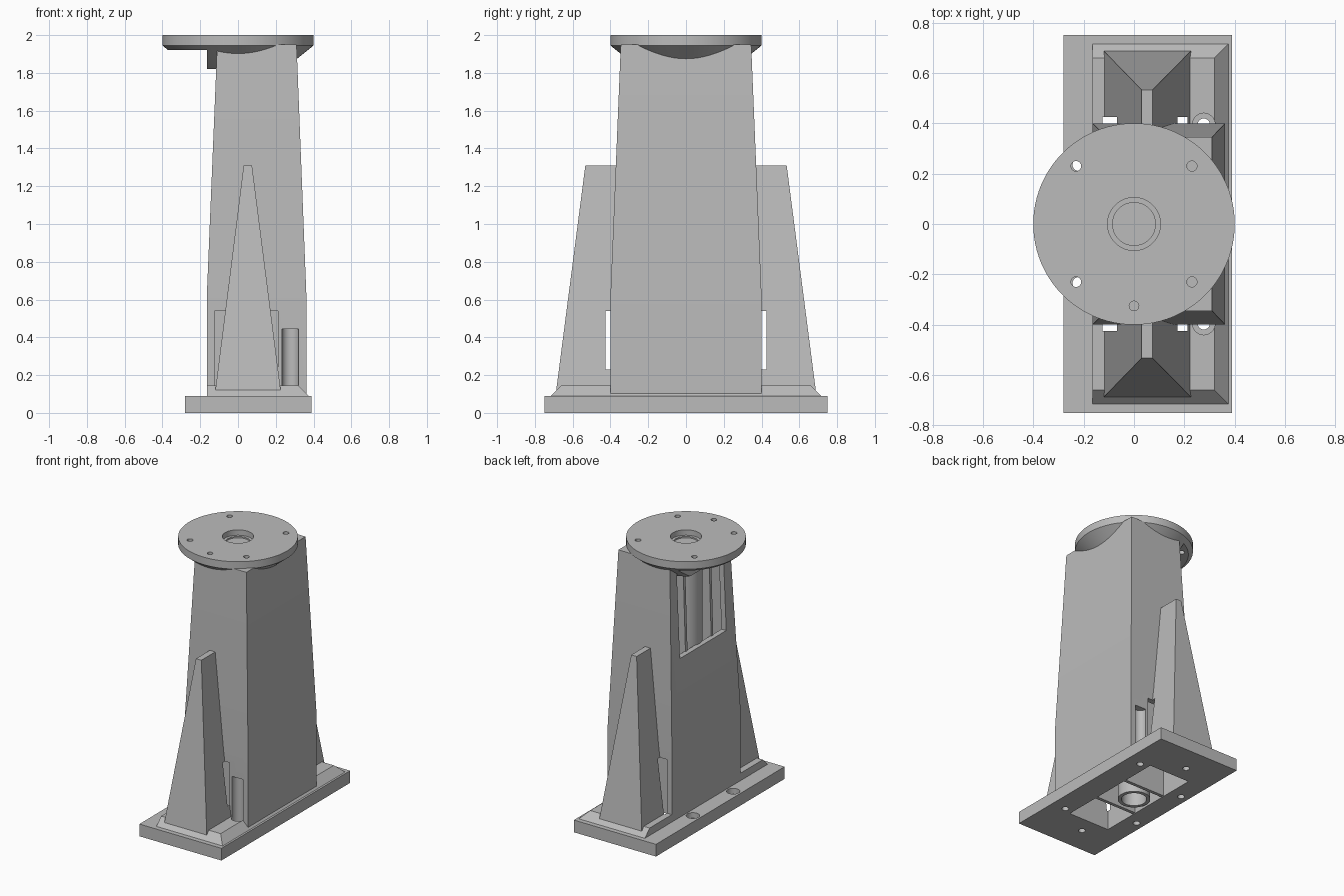
import bpy, bmesh, math
from mathutils import Matrix

cube = bpy.data.objects.get("Cube")
if cube:
    bpy.data.objects.remove(cube, do_unlink=True)

grey = bpy.data.materials.new("machine grey")
grey.use_nodes = True
grey.diffuse_color = (0.5, 0.5, 0.5, 1)
grey.node_tree.nodes["Principled BSDF"].inputs["Base Color"].default_value = (0.5, 0.5, 0.5, 1)


def finish(bm, name):
    bmesh.ops.recalc_face_normals(bm, faces=bm.faces[:])
    mesh = bpy.data.meshes.new(name)
    bm.to_mesh(mesh)
    bm.free()
    ob = bpy.data.objects.new(name, mesh)
    bpy.context.scene.collection.objects.link(ob)
    mesh.materials.append(grey)
    return ob


def loft(name, *sections):
    """Stack of rectangles, each (z, x0, x1, y0, y1)."""
    bm = bmesh.new()
    rings = [[bm.verts.new((x, y, z)) for x, y in ((a, c), (b, c), (b, d), (a, d))]
             for z, a, b, c, d in sections]
    bm.faces.new(rings[0])
    bm.faces.new(rings[-1])
    for low, high in zip(rings, rings[1:]):
        for i in range(4):
            j = (i + 1) % 4
            bm.faces.new((low[i], low[j], high[j], high[i]))
    return finish(bm, name)


def box(name, x0, x1, y0, y1, z0, z1):
    return loft(name, (z0, x0, x1, y0, y1), (z1, x0, x1, y0, y1))


def rod(x, y, z0, z1, r):
    bm = bmesh.new()
    bmesh.ops.create_cone(bm, cap_ends=True, segments=32, radius1=r, radius2=r, depth=z1 - z0,
                          matrix=Matrix.Translation((x, y, (z0 + z1) / 2)))
    return finish(bm, "cutter")


def lathe(name, profile, steps=96):
    """Closed profile of (radius, height) turned round the z axis."""
    bm = bmesh.new()
    rings = []
    for s in range(steps):
        a = 2 * math.pi * s / steps
        rings.append([bm.verts.new((r * math.cos(a), r * math.sin(a), z)) for r, z in profile])
    n = len(profile)
    for s in range(steps):
        one, two = rings[s], rings[(s + 1) % steps]
        for i in range(n):
            j = (i + 1) % n
            bm.faces.new((one[i], two[i], two[j], one[j]))
    return finish(bm, name)


def activate(ob):
    bpy.ops.object.select_all(action='DESELECT')
    ob.select_set(True)
    bpy.context.view_layer.objects.active = ob


def cut(targets, cutter):
    cutter.hide_render = True
    for ob in targets:
        mod = ob.modifiers.new("cut", 'BOOLEAN')
        mod.operation = 'DIFFERENCE'
        mod.solver = 'EXACT'
        mod.object = cutter
        activate(ob)
        bpy.ops.object.modifier_apply(modifier=mod.name)
    bpy.data.objects.remove(cutter, do_unlink=True)


# Base plate and the sloped pad on it
base = box("base_plate", -0.28, 0.39, -0.75, 0.75, 0, 0.09)
pad = loft("base_pad", (0.085, -0.165, 0.38, -0.72, 0.72), (0.145, -0.165, 0.32, -0.66, 0.66))

# Tapered hollow column
column = loft("column", (0.1, -0.165, 0.362, -0.4, 0.4), (0.62, -0.165, 0.362, -0.4, 0.4),
              (1.95, -0.11, 0.31, -0.345, 0.345))
cut([column], loft("cavity", (0.5, -0.125, 0.32, -0.36, 0.36), (0.62, -0.125, 0.32, -0.36, 0.36),
                   (1.88, -0.075, 0.275, -0.31, 0.31)))
# Access window in the upper column
cut([column], box("window", -0.4, -0.04, -0.27, 0.27, 1.24, 1.92))

# Tapered gussets at both ends
gussets = []
for side, name in ((-1, "front_gusset"), (1, "back_gusset")):
    ys = [sorted((side * 0.36, side * y)) for y in (0.687, 0.533)]
    gussets.append(loft(name, (0.12, -0.12, 0.226, *ys[0]), (1.31, 0.03, 0.074, *ys[1])))

# Open core through the foot, breaking out beside the gussets
cut([base, pad, column] + gussets, box("core", -0.125, 0.212, -0.425, 0.425, -0.05, 0.54))

# Foot bolt holes: counterbored at the sides, hidden ones under the gussets
for s in (-1, 1):
    cut([base, pad, column], rod(0.277, s * 0.395, 0.06, 0.445, 0.045))
    cut([base], rod(-0.22, s * 0.235, 0.05, 0.2, 0.045))
    for x, y in ((0.277, 0.395), (-0.22, 0.235), (0, 0.55)):
        cut([base], rod(x, s * y, -0.05, 0.2 if x else 0.07, 0.024))

# Centre tube and the inner ribs beside it
tube = lathe("centre_tube", [(0.085, 0.002), (0.11, 0.002), (0.11, 1.82), (0.085, 1.82)])
for y, name in ((-0.15, "front_rib"), (0.15, "back_rib")):
    loft(name, (0.005, -0.13, 0.22, y - 0.012, y + 0.012), (0.54, -0.13, 0.22, y - 0.012, y + 0.012),
         (1.86, -0.09, 0.22, y - 0.012, y + 0.012))

# Top flange with conical underside and stepped bore
flange = lathe("top_flange", [(0.085, 1.82), (0.245, 1.82), (0.4, 1.945), (0.4, 2),
                              (0.105, 2), (0.105, 1.96), (0.085, 1.96)])
cut([flange], box("relief", -0.6, -0.163, -0.6, 0.6, 1.5, 1.92))
for x in (-0.23, 0.23):
    for y in (-0.23, 0.23):
        cut([flange], rod(x, y, 1.7, 2.1, 0.02))
        cut([column], rod(x, y, 1.8, 2.1, 0.02))
cut([flange], rod(0, -0.325, 1.98, 2.1, 0.019))

# Smooth the round walls, keep the edges crisp
for ob in [base, pad, column, tube, flange]:
    activate(ob)
    bpy.ops.object.shade_smooth_by_angle(angle=math.radians(30))
